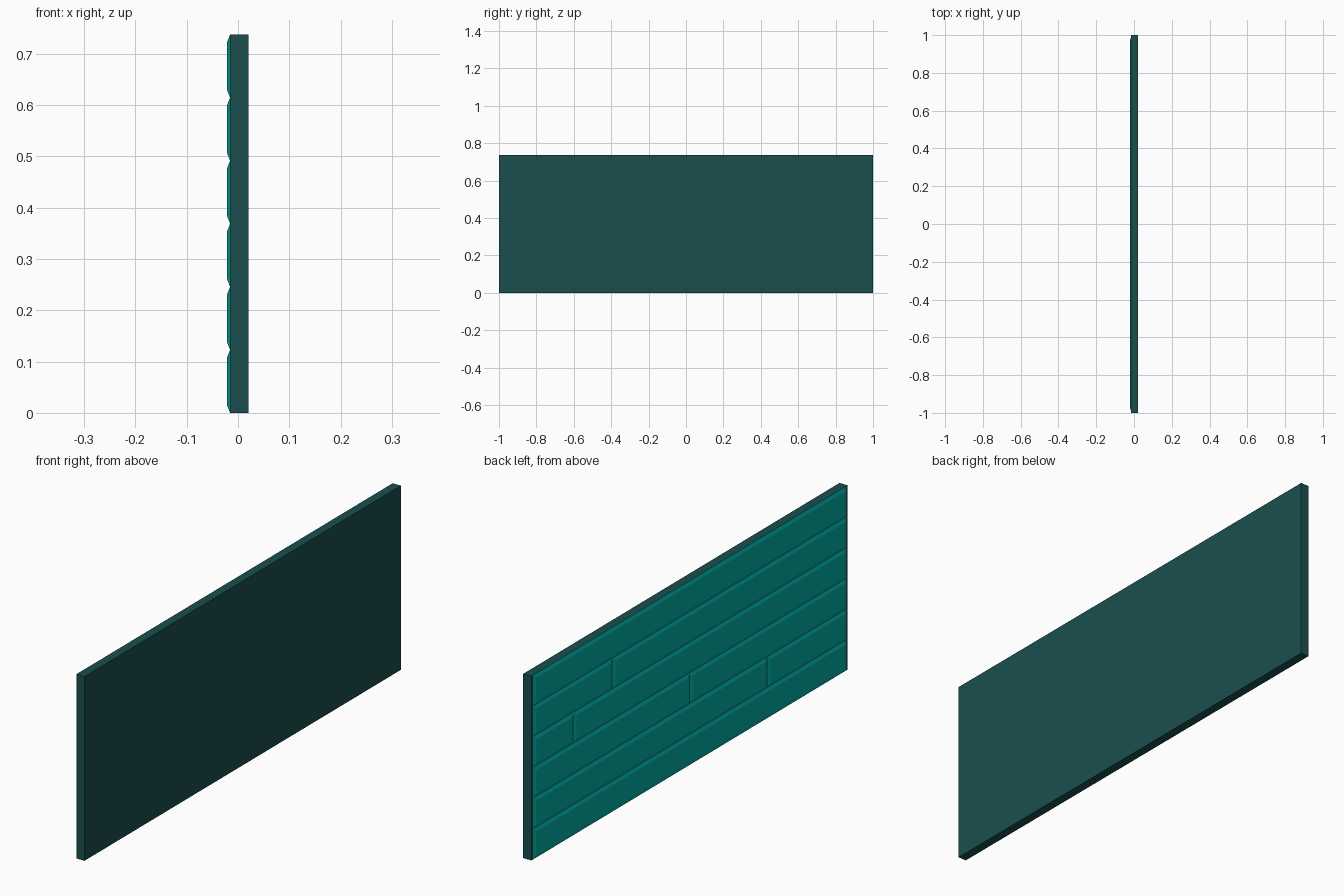
import bpy, bmesh

if "Cube" in bpy.data.objects:
    bpy.data.objects.remove(bpy.data.objects["Cube"])

H = 0.737          # panel height
ROWS = 6
END = 0.988        # planks stop just short of the panel ends
XB, XF = -0.0155, -0.021   # core face and plank face
BEV = 0.014


def material(name, col):
    m = bpy.data.materials.new(name)
    m.diffuse_color = (*col, 1)
    m.use_nodes = True
    m.node_tree.nodes["Principled BSDF"].inputs["Base Color"].default_value = m.diffuse_color
    return m


slate = material("dark slate", (0.010, 0.078, 0.076))
teal = material("teal", (0.0, 0.41, 0.37))


def mesh_object(name, bm, mat):
    me = bpy.data.meshes.new(name)
    bm.to_mesh(me)
    bm.free()
    me.materials.append(mat)
    ob = bpy.data.objects.new(name, me)
    bpy.context.collection.objects.link(ob)
    return ob


# Flat backing panel
bm = bmesh.new()
bmesh.ops.create_cube(bm, size=1)
for v in bm.verts:
    v.co.x = 0.0205 if v.co.x > 0 else XB
    v.co.y *= 2
    v.co.z = (v.co.z + 0.5) * H
mesh_object("backing_panel", bm, slate)


# Plank with chamfered rim: rectangle on the core tapering to a raised face
def plank(name, y0, y1, z0, z1):
    bm = bmesh.new()
    rings = []
    for x, b in ((XB, 0), (XF, BEV)):
        rings.append([bm.verts.new((x, y, z)) for y, z in (
            (y0 + b, z0 + b), (y1 - b, z0 + b), (y1 - b, z1 - b), (y0 + b, z1 - b))])
    faces = [bm.faces.new(rings[1])]
    for i in range(4):
        j = (i + 1) % 4
        faces.append(bm.faces.new((rings[0][i], rings[0][j], rings[1][j], rings[1][i])))
    # the shell is open against the core; turn every face outwards
    for f in faces:
        f.normal_update()
        if f.normal.x > 0:
            f.normal_flip()
    mesh_object(name, bm, teal)


# Six courses of planks, counted from the bottom, with staggered butt joints
joints = {1: -0.49, 2: 0.0, 3: 0.735, 4: 0.49}
h = H / ROWS
for r in range(ROWS):
    ys = [-END, joints[r], END] if r in joints else [-END, END]
    for k in range(len(ys) - 1):
        plank(f"plank_{r}_{k}", ys[k], ys[k + 1], r * h, (r + 1) * h)
